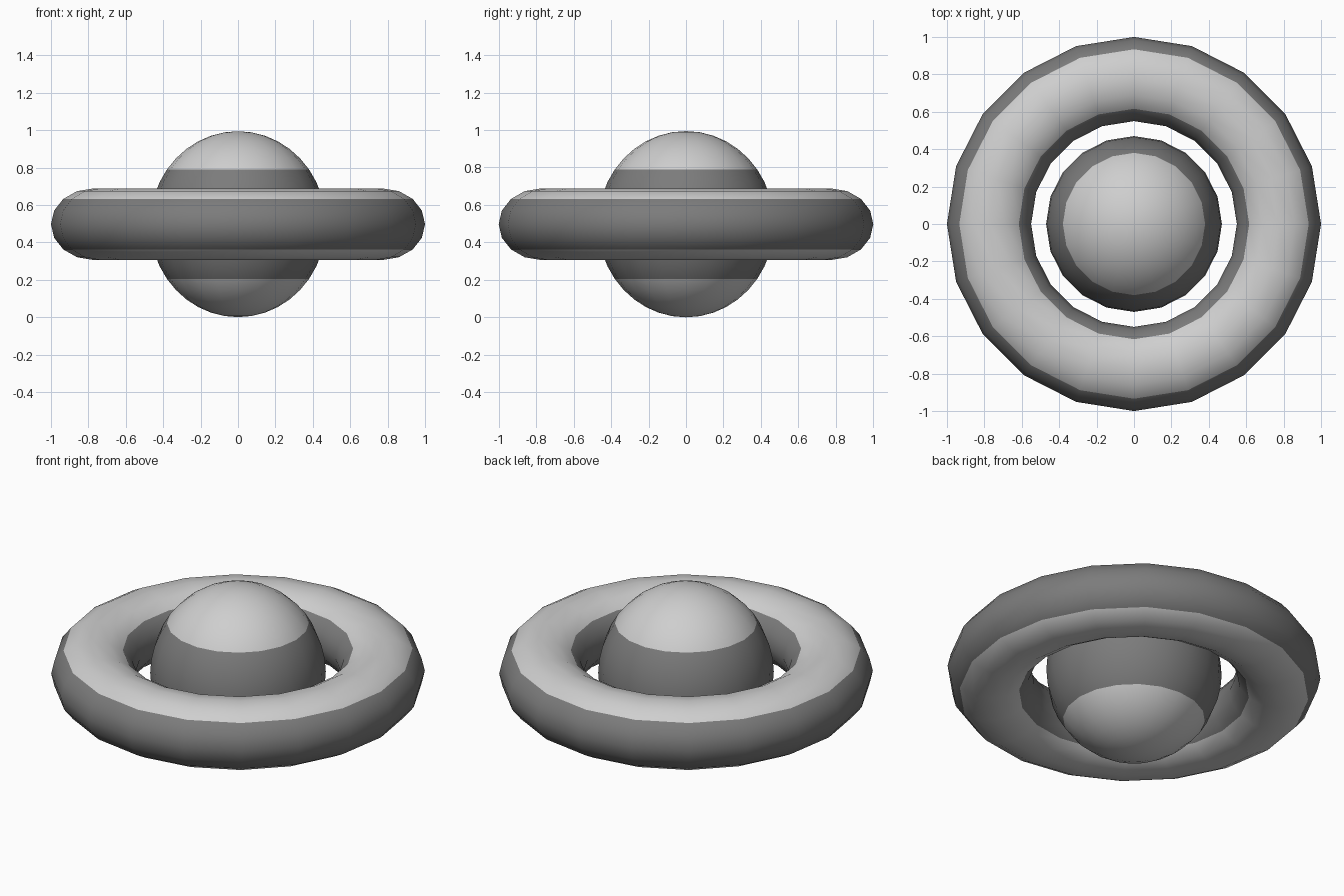
import bpy
import bmesh
from math import sin, cos, pi

cube = bpy.data.objects.get("Cube")
if cube:
    bpy.data.objects.remove(cube)

SIDES = 20
MID = 0.497  # height of the shared centre plane


def material(name, value):
    mat = bpy.data.materials.new(name)
    mat.use_nodes = True
    colour = (value, value, value, 1)
    mat.diffuse_color = colour
    mat.node_tree.nodes["Principled BSDF"].inputs["Base Color"].default_value = colour
    return mat


MATERIALS = [material("light grey", 0.62), material("dark grey", 0.2)]


def finish(name, bm, band):
    """Colour the faces within band of the centre plane dark, the rest light."""
    bmesh.ops.recalc_face_normals(bm, faces=bm.faces)
    for face in bm.faces:
        face.smooth = True
        face.material_index = int(abs(face.calc_center_median().z) < band)
    mesh = bpy.data.meshes.new(name)
    bm.to_mesh(mesh)
    bm.free()
    for mat in MATERIALS:
        mesh.materials.append(mat)
    obj = bpy.data.objects.new(name, mesh)
    obj.location.z = MID
    bpy.context.collection.objects.link(obj)


# Central globe, slightly taller than wide
bm = bmesh.new()
bmesh.ops.create_uvsphere(bm, u_segments=SIDES, v_segments=20, radius=1)
bmesh.ops.scale(bm, vec=(0.47, 0.47, MID), verts=bm.verts)
finish("globe", bm, MID * sin(pi / 5))

# Surrounding ring, slightly flattened
STEPS = 16
bm = bmesh.new()
loops = []
for i in range(SIDES):
    turn = 2 * pi * i / SIDES
    loop = []
    for j in range(STEPS):
        a = 2 * pi * j / STEPS
        r = 0.775 + 0.225 * cos(a)
        loop.append(bm.verts.new((r * cos(turn), r * sin(turn), 0.191 * sin(a))))
    loops.append(loop)
for i in range(SIDES):
    here, there = loops[i - 1], loops[i]
    for j in range(STEPS):
        bm.faces.new((here[j - 1], there[j - 1], there[j], here[j]))
finish("ring", bm, 0.191 * sin(pi / 4))
